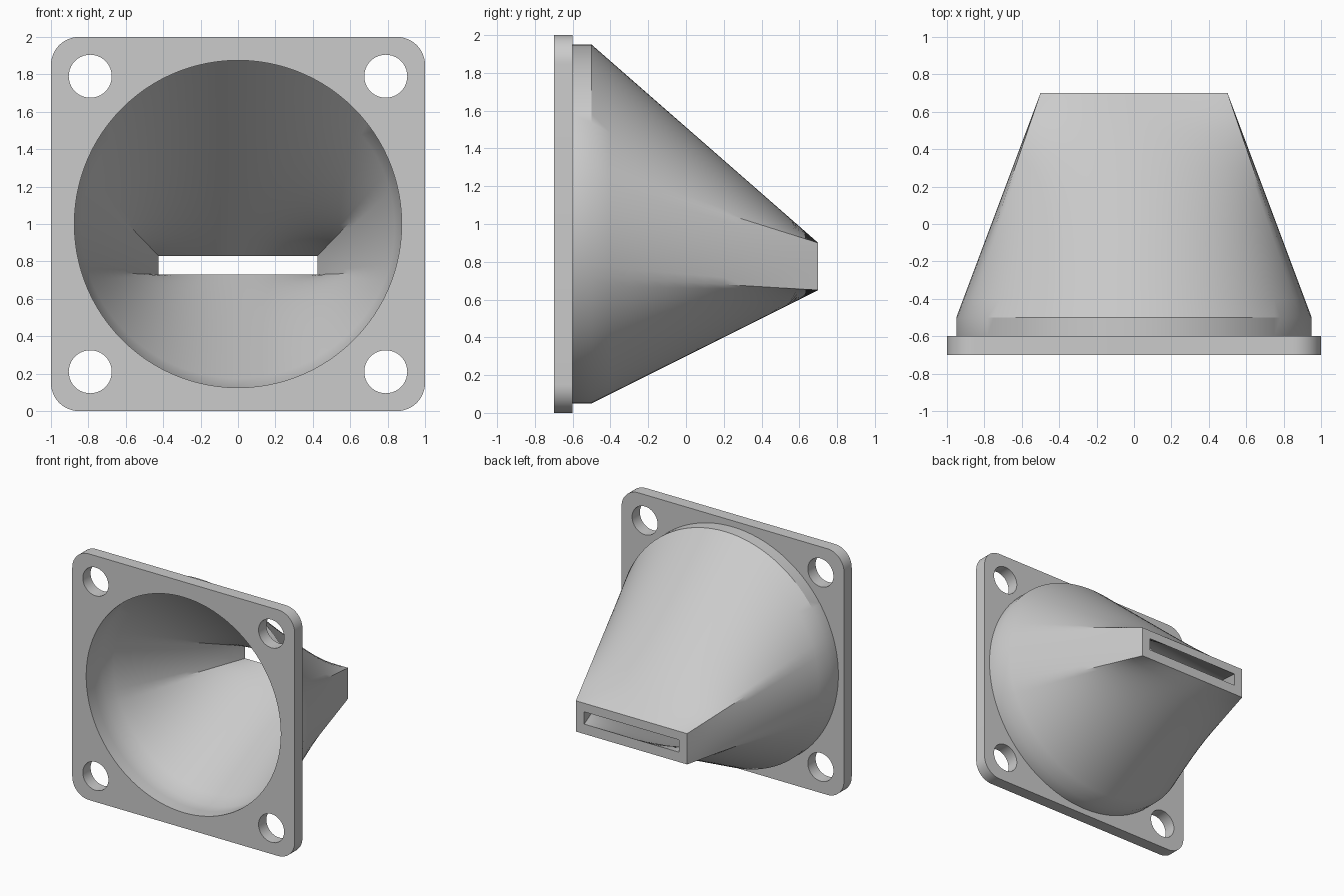
import bpy, bmesh
from math import sin, cos, radians, pi
from mathutils import Matrix, Vector

cube = bpy.data.objects.get("Cube")
if cube:
    bpy.data.objects.remove(cube)

grey = bpy.data.materials.new("light_grey_plastic")
grey.use_nodes = True
grey.diffuse_color = (0.6, 0.6, 0.6, 1)
grey.node_tree.nodes["Principled BSDF"].inputs["Base Color"].default_value = grey.diffuse_color

CORNER = 17            # half angle of the circle arc that feeds each short slot side
COUNTS = (10, 42, 10, 42)


def steps(stops):
    """Walk round four stops, dividing each stretch evenly."""
    for i, n in enumerate(COUNTS):
        for k in range(n):
            yield stops[i] + (stops[i + 1] - stops[i]) * (k / n)


def circle(r, y):
    angles = steps((-CORNER, CORNER, 180 - CORNER, 180 + CORNER, 360 - CORNER))
    return [Vector((r * cos(radians(a)), y, 1 + r * sin(radians(a)))) for a in angles]


def slot(hw, z0, z1, y):
    c = [Vector((hw, y, z0)), Vector((hw, y, z1)), Vector((-hw, y, z1)), Vector((-hw, y, z0))]
    return list(steps(c + c[:1]))


def loft(a, b, rows):
    """Rings between a and b, without a itself."""
    return [[p.lerp(q, k / rows) for p, q in zip(a, b)] for k in range(1, rows + 1)]


def finish(obj):
    obj.data.materials.clear()
    obj.data.materials.append(grey)
    bpy.ops.object.select_all(action='DESELECT')
    obj.select_set(True)
    bpy.context.view_layer.objects.active = obj
    bpy.ops.object.shade_smooth_by_angle(angle=radians(30))


# Funnel: round collar blending into a flat outlet slot, inside then outside
inner, outer = circle(0.875, -0.5), circle(0.95, -0.5)
inner_slot, outer_slot = slot(0.425, 0.73, 0.83, 0.7), slot(0.5, 0.65, 0.9, 0.7)
rings = [circle(0.875, -0.6), inner] + loft(inner, inner_slot, 12)
rings += [outer_slot] + loft(outer_slot, outer, 12) + [circle(0.95, -0.6)]

bm = bmesh.new()
loops = [[bm.verts.new(p) for p in ring] for ring in rings]
for i, a in enumerate(loops):
    b = loops[(i + 1) % len(loops)]
    for k in range(len(a)):
        j = (k + 1) % len(a)
        bm.faces.new((a[k], a[j], b[j], b[k]))
bmesh.ops.recalc_face_normals(bm, faces=bm.faces)
mesh = bpy.data.meshes.new("funnel")
bm.to_mesh(mesh)
bm.free()
funnel = bpy.data.objects.new("funnel", mesh)
bpy.context.collection.objects.link(funnel)
finish(funnel)

# Mounting plate: rounded square outline with a round opening and four screw holes
curve = bpy.data.curves.new("mounting_plate", 'CURVE')
curve.dimensions = '2D'
curve.fill_mode = 'BOTH'
curve.extrude = 0.05


def outline(points):
    s = curve.splines.new('POLY')
    s.points.add(len(points) - 1)
    for p, (x, z) in zip(s.points, points):
        p.co = (x, z, 0, 1)
    s.use_cyclic_u = True


def arc(cx, cz, r, start, sweep, n):
    return [(cx + r * cos(start + sweep * k / n), cz + r * sin(start + sweep * k / n))
            for k in range(n + 1)]


signs = ((1, 1), (-1, 1), (-1, -1), (1, -1))
border = []
for q, (sx, sz) in enumerate(signs):
    border += arc(sx * 0.85, sz * 0.85, 0.15, q * pi / 2, pi / 2, 12)
outline(border)
outline([(p.x, p.z - 1) for p in circle(0.875, 0)])
for sx, sz in signs:
    outline(arc(sx * 0.79, sz * 0.79, 0.115, 0, 2 * pi, 40)[:-1])

helper = bpy.data.objects.new("plate_outline", curve)
bpy.context.collection.objects.link(helper)
bpy.context.view_layer.update()
graph = bpy.context.evaluated_depsgraph_get()
plate_mesh = bpy.data.meshes.new_from_object(helper.evaluated_get(graph))
bpy.data.objects.remove(helper)

# Stand the plate upright at the front of the funnel
bm = bmesh.new()
bm.from_mesh(plate_mesh)
bmesh.ops.remove_doubles(bm, verts=bm.verts, dist=0.0001)
bm.transform(Matrix.Translation((0, -0.65, 1)) @ Matrix.Rotation(pi / 2, 4, 'X'))
bmesh.ops.recalc_face_normals(bm, faces=bm.faces)
bm.to_mesh(plate_mesh)
bm.free()
plate = bpy.data.objects.new("mounting_plate", plate_mesh)
bpy.context.collection.objects.link(plate)
finish(plate)
